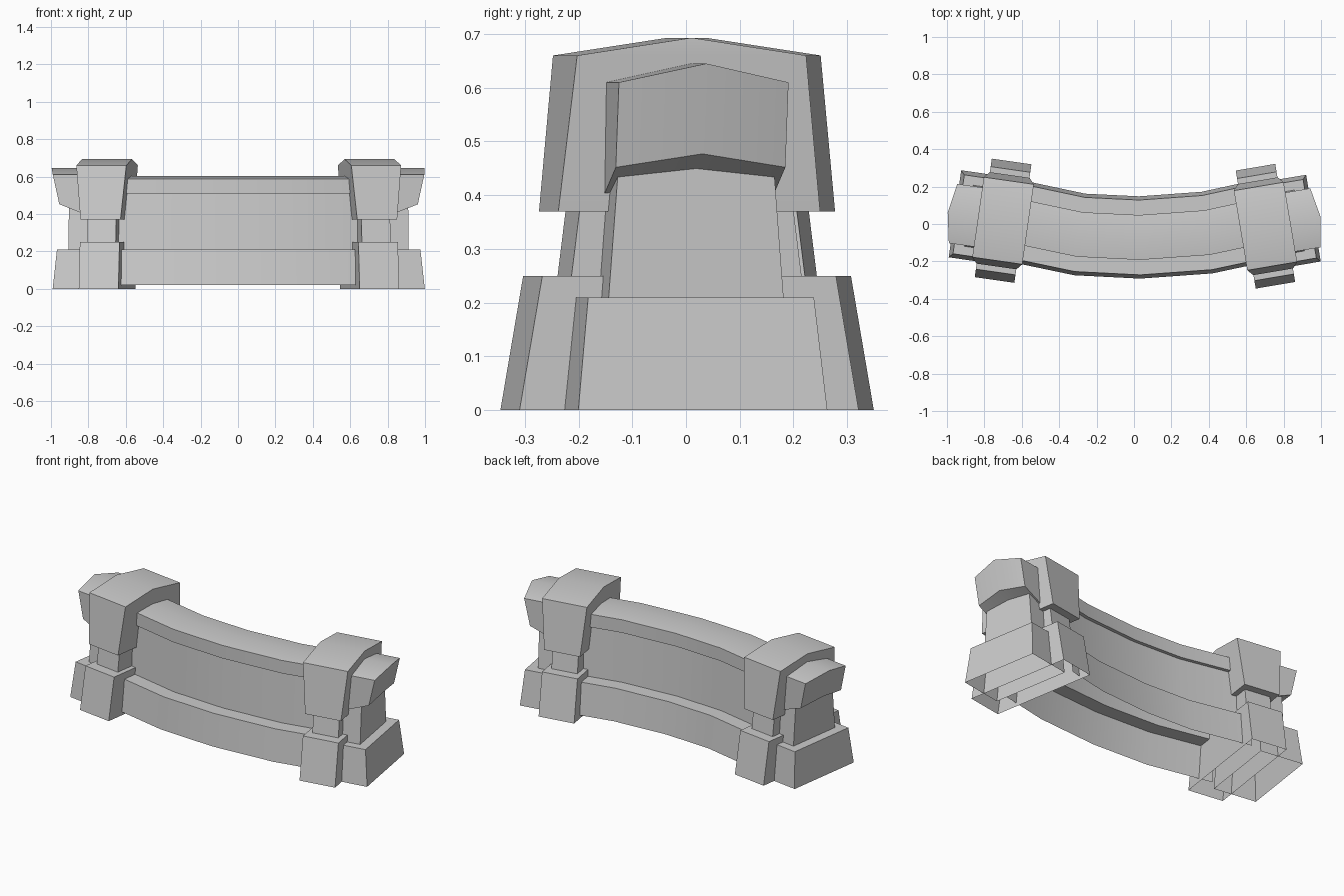
import bpy, bmesh, math
from mathutils import Vector

cube = bpy.data.objects.get("Cube")
if cube:
    bpy.data.objects.remove(cube)

stone = bpy.data.materials.new("grey_stone")
stone.use_nodes = True
GREY = (0.6, 0.6, 0.6, 1)
stone.diffuse_color = GREY
stone.node_tree.nodes["Principled BSDF"].inputs["Base Color"].default_value = GREY


def skin(name, rings, closed=True, caps=False):
    """Join successive point rings with quads; optionally fill both end rings."""
    bm = bmesh.new()
    rows = [[bm.verts.new(p) for p in ring] for ring in rings]
    n = len(rows[0])
    for a, b in zip(rows, rows[1:]):
        for i in range(n if closed else n - 1):
            j = (i + 1) % n
            bm.faces.new((a[i], a[j], b[j], b[i]))
    if caps:
        # fan halves about the ridge line, so the ends may be bowed
        for row in (rows[0], rows[-1]):
            bm.faces.new((row[0], row[1], row[2], row[5]))
            bm.faces.new((row[5], row[2], row[3], row[4]))
    bmesh.ops.remove_doubles(bm, verts=bm.verts, dist=0.0005)
    bmesh.ops.recalc_face_normals(bm, faces=bm.faces)
    # keep the topmost face pointing up
    bm.normal_update()
    top = max(bm.faces, key=lambda f: f.calc_center_median().z)
    if top.normal.z < 0:
        bmesh.ops.reverse_faces(bm, faces=bm.faces)
    mesh = bpy.data.meshes.new(name)
    bm.to_mesh(mesh)
    bm.free()
    mesh.materials.append(stone)
    obj = bpy.data.objects.new(name, mesh)
    bpy.context.collection.objects.link(obj)
    bpy.ops.object.select_all(action='DESELECT')
    obj.select_set(True)
    bpy.context.view_layer.objects.active = obj
    bpy.ops.object.shade_smooth_by_angle(angle=math.radians(25))
    return obj


def stack(name, levels, place):
    """Rectangular levels (x0, x1, half depth, z) stacked upwards, open below."""
    skin(name, [[place(x0, -h, z), place(x1, -h, z), place(x1, h, z), place(x0, h, z)]
                for x0, x1, h, z in levels])


# Pillars and the end stubs outside them
def build_end(side, sign, cx, cy, degrees):
    a = math.radians(degrees)
    out = Vector((sign * math.cos(a), math.sin(a), 0))
    across = Vector((-sign * math.sin(a), math.cos(a), 0))

    def place(x, y, z):
        return Vector((cx, cy, z)) + out * x + across * y

    pillar = [(0.107, 0.32, 0), (0.107, 0.277, 0.25),
              (0.078, 0.217, 0.25), (0.078, 0.202, 0.37),
              (0.108, 0.247, 0.37), (0.135, 0.216, 0.66), (0.135, 0, 0.693)]
    stack(side + "_pillar", [(-w, w, h, z) for w, h, z in pillar], place)

    stack(side + "_stub", [(0, 0.26, 0.235, 0), (0, 0.24, 0.213, 0.21),
                           (0, 0.185, 0.165, 0.21), (0, 0.185, 0.143, 0.5)], place)

    # Gabled stub cap whose underside rises and whose end bows outwards
    def section(x_low, x_top, x_ridge, z_low):
        h = 0.16
        return [place(x_low, -h, z_low), place(x_top, -h, 0.61),
                place(x_ridge, 0, 0.645), place(x_top, h, 0.61),
                place(x_low, h, z_low), place(x_low + 0.02, 0, z_low + 0.025)]

    skin(side + "_stub_cap", [section(0.05, 0.05, 0.05, 0.38),
                              section(0.235, 0.27, 0.299, 0.452)], caps=True)


build_end("left", 1, 0.703, -0.012, 9.6)
build_end("right", -1, -0.70, 0.0175, 8.2)

# Curved wall: half profile mirrored, then swept along a bowed path
half = [(0.22, 0.02), (0.2, 0.21), (0.115, 0.21), (0.1, 0.51),
        (0.12, 0.51), (0.12, 0.588), (0, 0.602)]
profile = [(-y, z) for y, z in half] + half[-2::-1]
path = [Vector(p) for p in ((-0.66, 0.022), (-0.29, -0.056), (0.03, -0.072),
                            (0.39, -0.046), (0.66, 0.012))]
rings = []
for i, p in enumerate(path):
    t = (path[min(i + 1, len(path) - 1)] - path[max(i - 1, 0)]).normalized()
    rings.append([Vector((p.x - t.y * y, p.y + t.x * y, z)) for y, z in profile])
skin("curved_wall", rings, closed=False)
